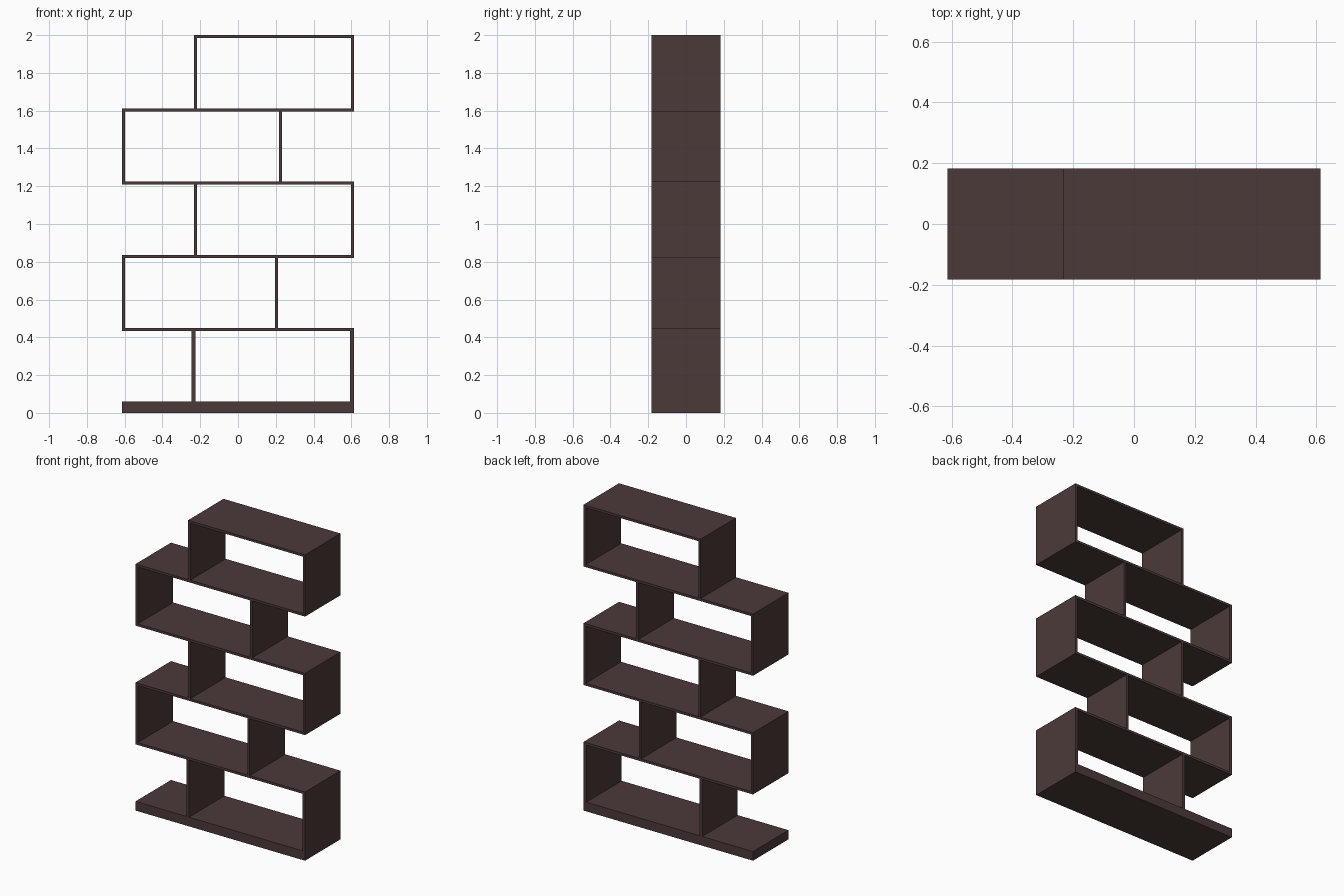
import bpy

if "Cube" in bpy.data.objects:
    bpy.data.objects.remove(bpy.data.objects["Cube"])

W, D, T = 0.613, 0.183, 0.016   # half width, half depth, board thickness

wood = bpy.data.materials.new("dark_wood")
wood.diffuse_color = (0.072, 0.042, 0.041, 1)
wood.use_nodes = True
wood.node_tree.nodes["Principled BSDF"].inputs["Base Color"].default_value = wood.diffuse_color


def board(name, x0, x1, z0, z1):
    """Full-depth board filling the given x and z range."""
    bpy.ops.mesh.primitive_cube_add(size=1, location=((x0 + x1) / 2, 0, (z0 + z1) / 2))
    ob = bpy.context.object
    ob.name = name
    ob.scale = (x1 - x0, 2 * D, z1 - z0)
    bpy.ops.object.transform_apply(location=False, rotation=False, scale=True)
    ob.data.materials.append(wood)


# Thick plinth at the floor
BASE = 0.06
board("base", -W, W, 0, BASE)

# Horizontal shelves: full width, except the shorter top board
tops = [0.449, 0.837, 1.225, 1.612, 2.0]
for i, z in enumerate(tops):
    last = i == len(tops) - 1
    board("top_board" if last else f"shelf_{i + 1}", -0.233 if last else -W, W, z - T, z)

# Two uprights per tier (left edge of each, thickness), staggered side to side
tiers = [
    (-0.246, W - 0.02, 0.02),
    (-W, 0.197, T),
    (-0.233, W - T, T),
    (-W, 0.216, T),
    (-0.233, W - T, T),
]
floor = BASE
for i, (left, right, t) in enumerate(tiers):
    ceiling = tops[i] - T
    board(f"left_upright_{i + 1}", left, left + t, floor, ceiling)
    board(f"right_upright_{i + 1}", right, right + t, floor, ceiling)
    floor = tops[i]
